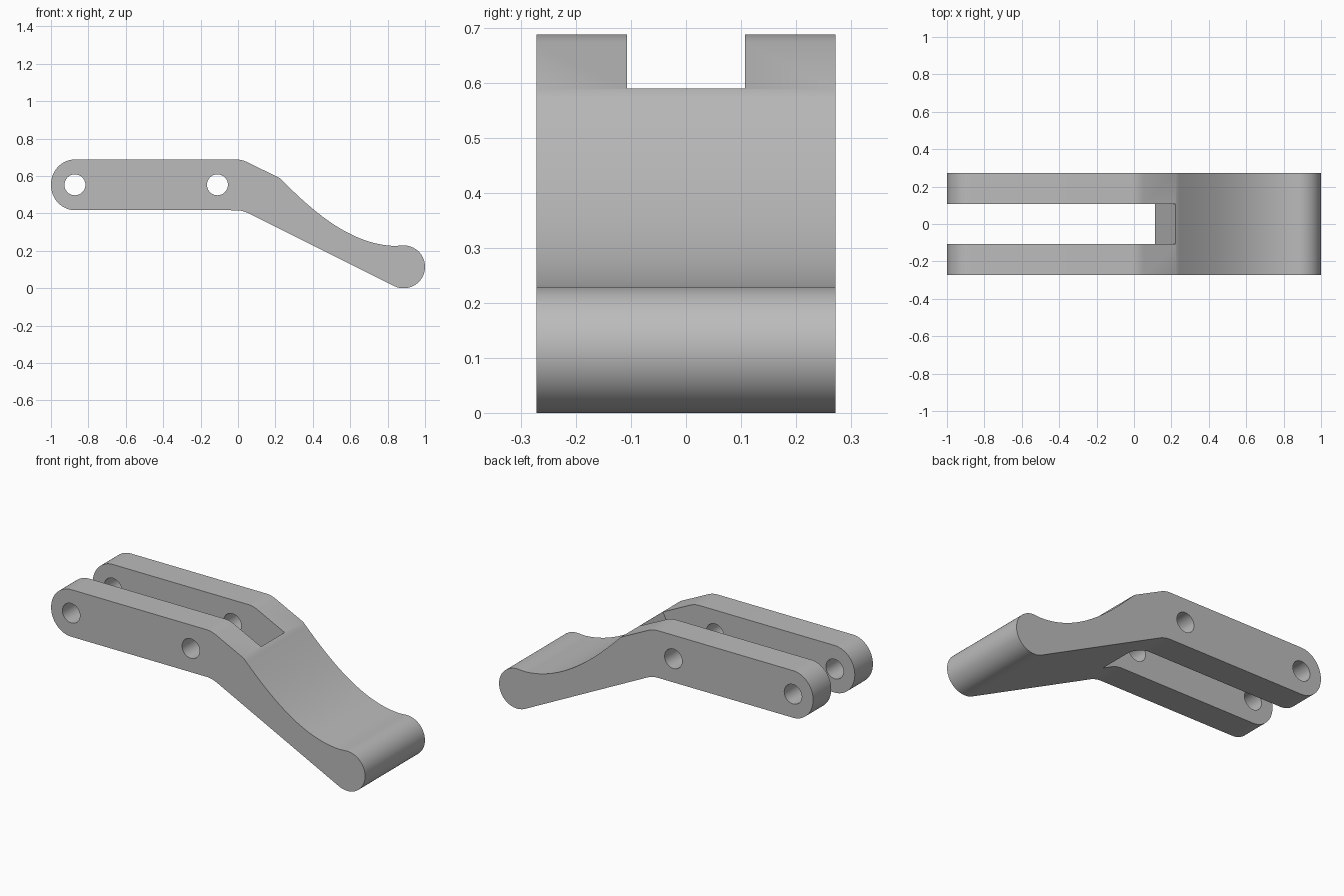
import bpy, bmesh, math
from mathutils import Vector
from mathutils.geometry import interpolate_bezier

old = bpy.data.objects.get("Cube")
if old:
    bpy.data.objects.remove(old, do_unlink=True)

HALF_WIDTH = 0.272
SLOT_HALF = 0.107
PIVOT_Z = 0.553


def arc(cx, cz, rx, rz, start, end, steps):
    """Elliptical arc in the x-z plane, angles in degrees."""
    pts = []
    for i in range(steps + 1):
        a = math.radians(start + (end - start) * i / steps)
        pts.append((cx + rx * math.cos(a), cz + rz * math.sin(a)))
    return pts


def bezier(a, b, c, d, steps):
    return [tuple(p) for p in interpolate_bezier(*map(Vector, (a, b, c, d)), steps + 1)]


def prism(name, outline, half):
    """Extrude an x-z outline symmetrically along y."""
    bm = bmesh.new()
    face = bm.faces.new([bm.verts.new((x, -half, z)) for x, z in outline])
    ext = bmesh.ops.extrude_face_region(bm, geom=[face])
    verts = [v for v in ext["geom"] if isinstance(v, bmesh.types.BMVert)]
    bmesh.ops.translate(bm, verts=verts, vec=(0, 2 * half, 0))
    bmesh.ops.recalc_face_normals(bm, faces=bm.faces)
    mesh = bpy.data.meshes.new(name)
    bm.to_mesh(mesh)
    bm.free()
    obj = bpy.data.objects.new(name, mesh)
    bpy.context.collection.objects.link(obj)
    return obj


# Lever side outline, counter-clockwise from the left end
outline = arc(-0.872, PIVOT_Z, 0.128, 0.1355, 90, 270, 32)
outline += bezier((-0.012, 0.417), (0.012, 0.417), (0.036, 0.411), (0.06, 0.399), 8)
outline += arc(0.8855, 0.1145, 0.1145, 0.1145, 243.4, 450, 40)
outline += bezier((0.837, 0.226), (0.60, 0.235), (0.40, 0.41), (0.225, 0.588), 32)
outline += bezier((0.054, 0.672), (0.033, 0.683), (0.012, 0.6885), (-0.012, 0.6885), 8)
lever = prism("forked_lever", outline, HALF_WIDTH)

# Fork slot with its end square to the sloping arm, and the two pin holes
cutters = [prism("slot_cutter", [(-1.2, 0), (-0.073, 0), (0.427, 1), (-1.2, 1)], SLOT_HALF)]
for i, x in enumerate((-0.872, -0.11)):
    circle = arc(x, PIVOT_Z, 0.056, 0.056, 0, 360, 40)[:-1]
    cutters.append(prism(f"pin_hole_cutter_{i + 1}", circle, 0.4))

bpy.ops.object.select_all(action="DESELECT")
lever.select_set(True)
bpy.context.view_layer.objects.active = lever
for cutter in cutters:
    cutter.hide_render = True
    mod = lever.modifiers.new(cutter.name, "BOOLEAN")
    mod.operation = "DIFFERENCE"
    mod.solver = "EXACT"
    mod.object = cutter
    bpy.ops.object.modifier_apply(modifier=mod.name)
    bpy.data.objects.remove(cutter, do_unlink=True)

# Plain grey finish
grey = bpy.data.materials.new("plain_grey")
grey.use_nodes = True
colour = (0.5, 0.5, 0.5, 1)
grey.diffuse_color = colour
grey.node_tree.nodes["Principled BSDF"].inputs["Base Color"].default_value = colour
lever.data.materials.clear()
lever.data.materials.append(grey)

bpy.ops.object.shade_smooth_by_angle(angle=math.radians(25))
